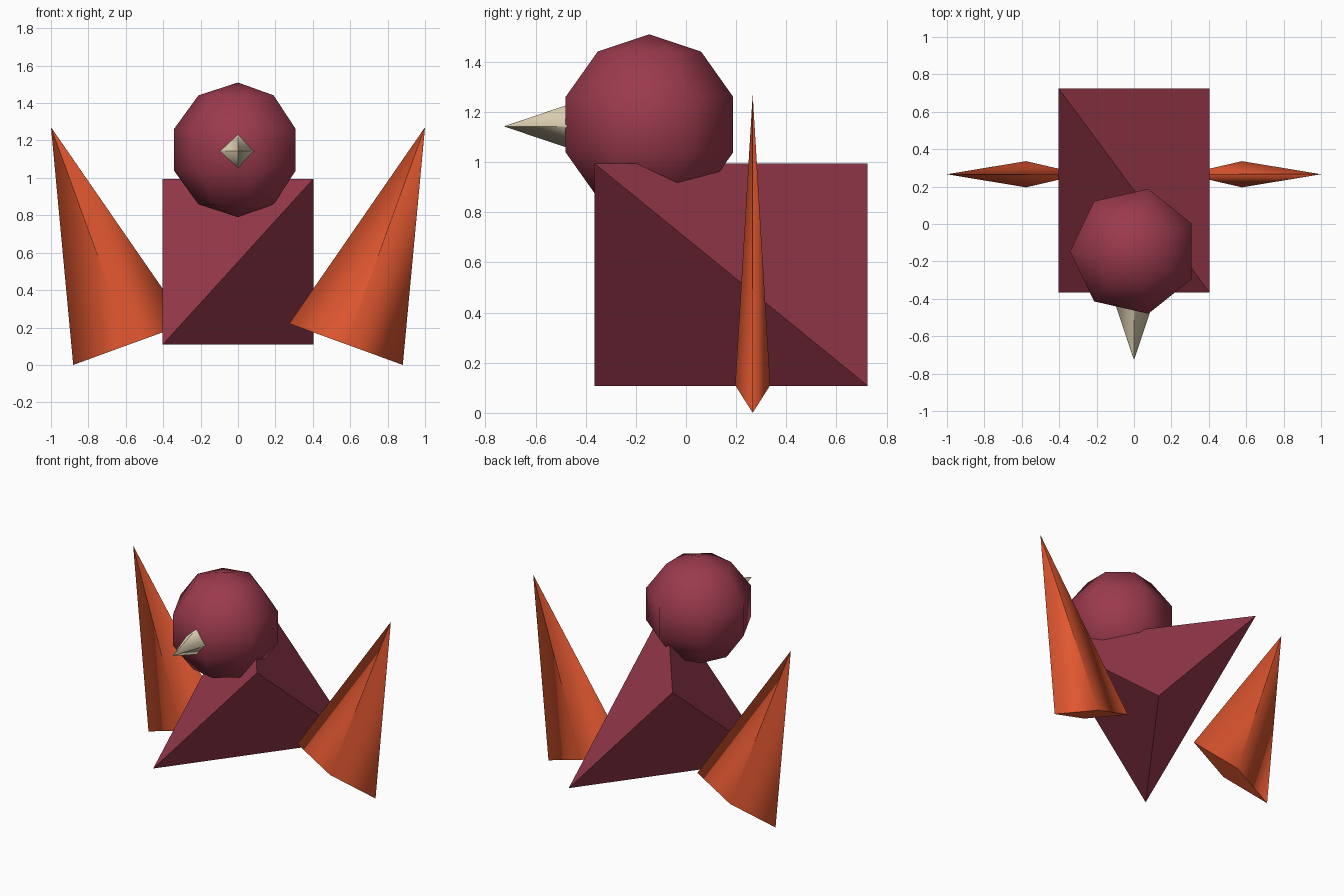
import bpy, bmesh, math
from mathutils import Matrix, Vector

if "Cube" in bpy.data.objects:
    bpy.data.objects.remove(bpy.data.objects["Cube"])


def material(name, rgb):
    m = bpy.data.materials.new(name)
    lin = [(c / 255 / 12.92) if c < 11 else ((c / 255 + 0.055) / 1.055) ** 2.4 for c in rgb]
    m.diffuse_color = (*lin, 1)
    m.use_nodes = True
    m.node_tree.nodes["Principled BSDF"].inputs["Base Color"].default_value = m.diffuse_color
    return m


maroon = material("maroon", (155, 58, 77))
orange = material("orange", (224, 87, 48))
cream = material("cream", (221, 208, 178))


def finish(name, bm, mat):
    bmesh.ops.recalc_face_normals(bm, faces=bm.faces[:])
    me = bpy.data.meshes.new(name)
    bm.to_mesh(me)
    bm.free()
    me.materials.append(mat)
    ob = bpy.data.objects.new(name, me)
    bpy.context.collection.objects.link(ob)
    return ob


def cone(name, mat, radius, depth, matrix):
    # four-sided cone, rounded shading on the sides, flat end caps
    bm = bmesh.new()
    bmesh.ops.create_cone(bm, cap_ends=True, segments=4, radius1=radius,
                          radius2=0.001, depth=depth)
    for f in bm.faces:
        f.smooth = abs(f.normal.z) < 0.9
    bmesh.ops.transform(bm, matrix=matrix, verts=bm.verts)
    return finish(name, bm, mat)


# body: tetrahedron on alternate corners of a box
bm = bmesh.new()
x, y0, y1, z0, z1 = 0.403, -0.365, 0.725, 0.108, 0.995
v = [bm.verts.new(p) for p in ((-x, y0, z0), (x, y0, z1), (-x, y1, z1), (x, y1, z0))]
for i in range(4):
    bm.faces.new([v[j] for j in range(4) if j != i])
finish("body", bm, maroon)

# head: seven-sided sphere with five bands
bm = bmesh.new()
R, N, BANDS = 0.36, 7, 5
centre = Vector((0, -0.146, 1.15))
top = bm.verts.new(centre + Vector((0, 0, R)))
bottom = bm.verts.new(centre - Vector((0, 0, R)))
rings = []
for k in range(1, BANDS):
    t = math.pi * k / BANDS
    r, z = R * math.sin(t), R * math.cos(t)
    rings.append([bm.verts.new(centre + Vector((-r * math.cos(a), r * math.sin(a), z)))
                  for a in (2 * math.pi * i / N for i in range(N))])
for i in range(N):
    j = (i + 1) % N
    bm.faces.new((top, rings[0][i], rings[0][j]))
    bm.faces.new((bottom, rings[-1][j], rings[-1][i]))
    for a, b in zip(rings, rings[1:]):
        bm.faces.new((a[i], b[i], b[j], a[j]))
for f in bm.faces:
    f.smooth = True
finish("head", bm, maroon)

# beak: cone pointing forward, base sunk in the head
cone("beak", cream, 0.122, 0.36,
     Matrix.Translation((0, -0.724 + 0.18, 1.143)) @ Matrix.Rotation(math.pi / 2, 4, 'X'))

# wings: flattened cones leaning outward
for side, s in (("left", -1), ("right", 1)):
    cone(side + "_wing", orange, 0.323, 1.231,
         Matrix.Translation((s * 0.788, 0.266, 0.689))
         @ Matrix.Rotation(s * math.radians(20), 4, 'Y')
         @ Matrix.Diagonal((1, 0.07 / 0.323, 1, 1)))
